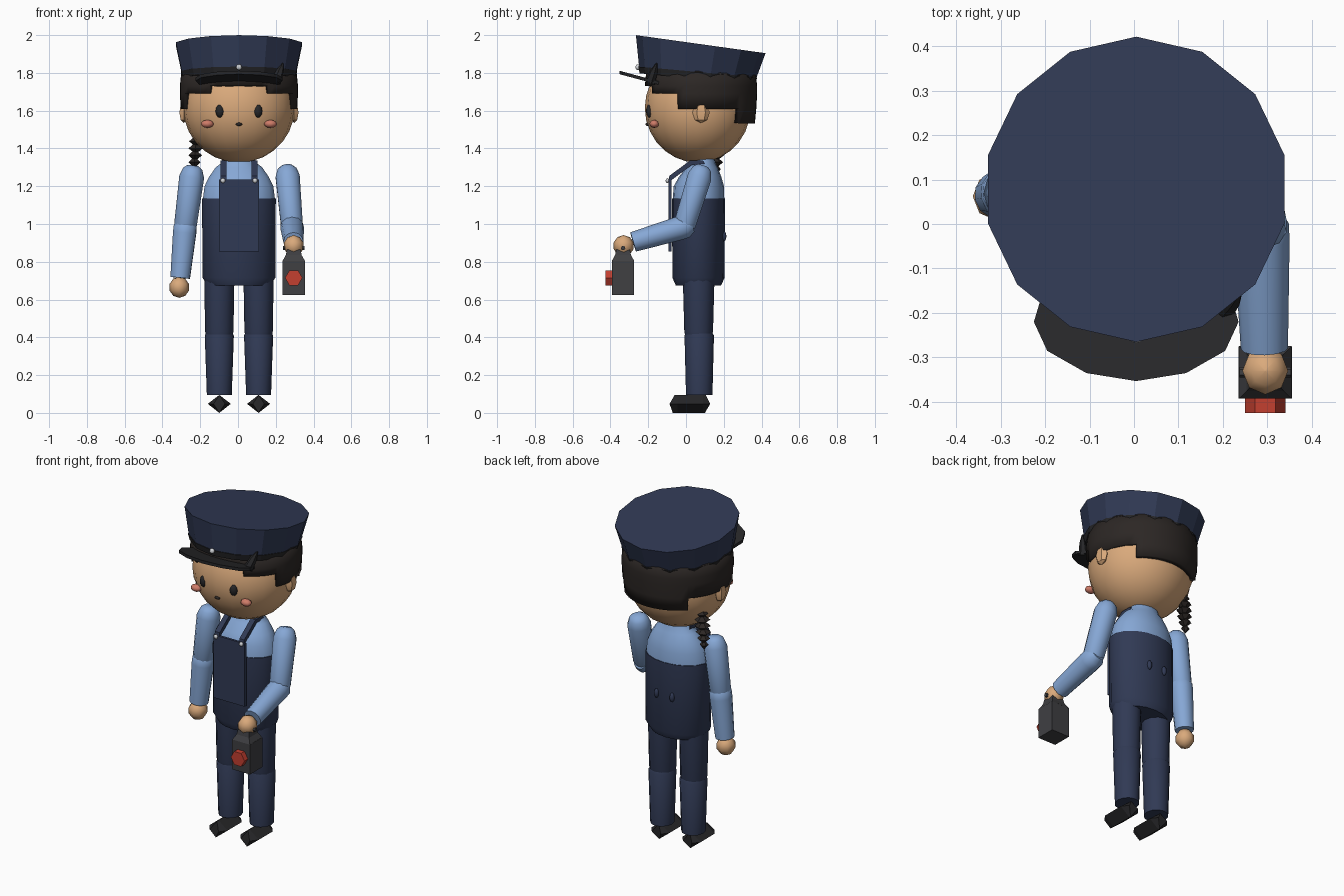
import bpy, bmesh, math
from mathutils import Vector

if "Cube" in bpy.data.objects:
    bpy.data.objects.remove(bpy.data.objects["Cube"])

def material(name, r, g, b):
    m = bpy.data.materials.new(name)
    m.diffuse_color = (r, g, b, 1)
    m.use_nodes = True
    m.node_tree.nodes["Principled BSDF"].inputs["Base Color"].default_value = m.diffuse_color
    return m

NAVY = material("navy", 0.03, 0.042, 0.09)
SHIRT = material("shirt_blue", 0.24, 0.39, 0.67)
SKIN = material("skin", 0.70, 0.40, 0.20)
HAIR = material("hair", 0.025, 0.02, 0.018)
BLACK = material("black", 0.02, 0.02, 0.022)
DARK = material("dark_grey", 0.05, 0.05, 0.055)
BLUSH = material("blush", 0.62, 0.20, 0.14)
RED = material("red", 0.55, 0.05, 0.03)
SILVER = material("silver", 0.65, 0.67, 0.7)
CX = 0.005  # centre line of the figure

def build(name, verts, faces, mat, smooth=None):
    me = bpy.data.meshes.new(name)
    me.from_pydata([tuple(v) for v in verts], [], faces)
    bm = bmesh.new()
    bm.from_mesh(me)
    bmesh.ops.delete(bm, geom=[v for v in bm.verts if not v.link_faces], context='VERTS')
    bmesh.ops.recalc_face_normals(bm, faces=bm.faces)
    bm.to_mesh(me)
    bm.free()
    me.materials.append(mat)
    o = bpy.data.objects.new(name, me)
    bpy.context.collection.objects.link(o)
    if smooth:
        bpy.ops.object.select_all(action='DESELECT')
        bpy.context.view_layer.objects.active = o
        o.select_set(True)
        bpy.ops.object.shade_smooth_by_angle(angle=math.radians(smooth))
    return o

def loft(name, rings, mat, smooth=None):
    n = len(rings[0])
    faces = [(r*n + i, r*n + (i+1) % n, (r+1)*n + (i+1) % n, (r+1)*n + i)
             for r in range(len(rings)-1) for i in range(n)]
    last = (len(rings)-1)*n
    faces += [tuple(range(n)), tuple(range(last, last+n))]
    return build(name, [v for r in rings for v in r], faces, mat, smooth)

def ring(x, y, z, rx, ry, n, slope=0.0):
    # horizontal ellipse, lowered toward the back by slope
    pts = []
    for i in range(n):
        a = math.pi/2 + 2*math.pi*i/n
        dy = ry*math.sin(a)
        pts.append((x + rx*math.cos(a), y + dy, z - slope*dy))
    return pts

def tube(name, p, q, stations, mat, n=10, smooth=50, turn=0.0):
    # stations: (fraction along p-q, radius)
    p, q = Vector(p), Vector(q)
    rot = (q-p).to_track_quat('Z', 'Y')
    rings = [[p.lerp(q, t) + rot @ Vector((r*math.cos(turn + 2*math.pi*i/n),
              r*math.sin(turn + 2*math.pi*i/n), 0)) for i in range(n)] for t, r in stations]
    return loft(name, rings, mat, smooth)

def ball(name, c, s, mat, seg=8, rows=6, smooth=60):
    rings = []
    for k in range(rows+1):
        a = -math.pi/2 + math.pi*min(max(k, 0.03), rows-0.03)/rows
        w = math.cos(a)
        rings.append(ring(c[0], c[1], c[2] + s[2]*math.sin(a), s[0]*w, s[1]*w, seg))
    return loft(name, rings, mat, smooth)

def box(name, lo, hi, mat):
    rings = [[(lo[0], lo[1], z), (hi[0], lo[1], z), (hi[0], hi[1], z), (lo[0], hi[1], z)]
             for z in (lo[2], hi[2])]
    return loft(name, rings, mat)

# Cap: tilted crown, band, peak and badge
loft("cap_crown", [ring(CX, 0.062, 1.80, 0.31, 0.31, 14, 0.09),
                   ring(CX, 0.078, 1.952, 0.342, 0.343, 14, 0.139)], NAVY)
loft("cap_band", [ring(CX, 0.06, 1.77, 0.303, 0.305, 14, 0.09),
                  ring(CX, 0.062, 1.805, 0.314, 0.316, 14, 0.09)], BLACK)
half = [(0.20, -0.12), (0.23, -0.22), (0.20, -0.285), (0.112, -0.335)]
outline = half + [(0, -0.353)] + [(-x, y) for x, y in reversed(half)]
loft("cap_peak", [[(CX + x, y, 1.74 + dz + 0.27*(-0.155 - y)) for x, y in outline]
                  for dz in (0, 0.018)], BLACK, 40)
tube("cap_peak_end", (0.20, -0.19, 1.75), (0.238, -0.155, 1.85),
     [(0, 0.028), (0.6, 0.02), (1, 0.004)], BLACK, 6)
ball("cap_badge", (CX, -0.255, 1.83), (0.015, 0.013, 0.015), SILVER)

# Head and face
ball("head", (CX, 0.062, 1.615), (0.295, 0.28, 0.29), SKIN, 20, 14)
ball("mouth", (CX, -0.203, 1.528), (0.018, 0.012, 0.009), HAIR)
for side, s in (("right", -1), ("left", 1)):
    ball(side + "_eye", (CX + s*0.1, -0.19, 1.598), (0.024, 0.022, 0.036), BLACK)
    ball(side + "_cheek", (CX + s*0.167, -0.168, 1.53), (0.034, 0.025, 0.021), BLUSH)
    ball(side + "_ear", (CX + s*0.292, 0.08, 1.59), (0.027, 0.046, 0.055), SKIN, 6, 4, 30)

# Hair: shell with a stepped lower edge
N = 48
levels = [1.535, 1.61, 1.69, 1.73, 1.82]
radii = [0.96, 0.985, 1.0, 1.0, 0.97]

def hair_xy(i):
    a = 2*math.pi*i/N
    s = math.sin(a)
    return 0.295*math.cos(a), (0.297 if s > 0 else 0.262)*s

hair_verts, hair_faces = [], []
for z, k in zip(levels, radii):
    for i in range(N):
        x, y = hair_xy(i)
        hair_verts.append((CX + k*x, 0.062 + k*y, z))
for i in range(N):
    x, y = hair_xy(i + 0.5)
    low = 0 if y > 0.215 else 1 if y > -0.115 else 2 if abs(x) > 0.15 else 3
    j = (i+1) % N
    hair_faces += [(r*N + i, r*N + j, (r+1)*N + j, (r+1)*N + i) for r in range(low, 4)]
hair = build("hair", hair_verts, hair_faces, HAIR, 40)
thick = hair.modifiers.new("thickness", 'SOLIDIFY')
thick.thickness = 0.035
thick.offset = 0

# Braid of tapering beads
for i in range(6):
    w = (0.036, 0.044, 0.044, 0.042, 0.036, 0.024)[i]
    ball(f"braid_bead_{i+1}", (-0.218 - 0.003*i, 0.16, 1.475 - 0.037*i),
         (w, w, 0.03), HAIR, 6, 2, None)

# Torso: overalls below, shirt above
T = 18
loft("overalls_body", [ring(CX, 0.066, z, rx, ry, T) for z, rx, ry in
     ((0.675, 0.165, 0.12), (0.715, 0.196, 0.138), (1.135, 0.198, 0.14))], NAVY, 40)
loft("shirt_body", [ring(CX, y, z, rx, ry, T) for z, rx, ry, y in
     ((1.12, 0.195, 0.137, 0.066), (1.2, 0.185, 0.133, 0.068), (1.25, 0.16, 0.112, 0.075),
      (1.30, 0.125, 0.083, 0.085), (1.32, 0.098, 0.07, 0.088), (1.36, 0.08, 0.06, 0.088))],
     SHIRT, 50)
box("bib", (-0.1, -0.093, 0.855), (0.11, -0.078, 1.235), NAVY)

for side, s in (("right", -1), ("left", 1)):
    # Straps and buttons
    x = CX + s*0.082
    path = [(-0.093, 1.22), (-0.088, 1.255), (0.02, 1.335), (0.09, 1.335)]
    loft(side + "_strap", [[(x-0.016, y, z), (x+0.016, y, z), (x+0.016, y+0.012, z-0.022),
         (x-0.016, y+0.012, z-0.022)] for y, z in path], NAVY)
    ball(side + "_strap_button", (CX + s*0.085, -0.098, 1.23), (0.013, 0.01, 0.013), SILVER)
    ball(side + "_back_button", (CX + s*0.052, 0.2, 0.935), (0.015, 0.014, 0.028), NAVY)

    # Legs: two overlapping trouser segments
    lx = CX + s*0.104
    loft(side + "_trouser_upper", [ring(lx, 0.067, z, rx, ry, 12) for z, rx, ry in
         ((0.40, 0.068, 0.068), (0.43, 0.075, 0.076), (0.72, 0.08, 0.084))], NAVY, 50)
    loft(side + "_trouser_lower", [ring(lx, 0.07, z, rx, ry, 12) for z, rx, ry in
         ((0.095, 0.066, 0.07), (0.41, 0.077, 0.078), (0.44, 0.06, 0.06))], NAVY, 50)

    # Shoes: diamond section with a sloped toe
    loft(side + "_shoe", [[(lx, yt, 0.095), (lx + w, ym, 0.048), (lx, yb, 0.0), (lx - w, ym, 0.048)]
         for yt, ym, yb, w in ((-0.06, -0.087, -0.07, 0.03), (-0.045, -0.045, -0.045, 0.061),
                               (0.09, 0.09, 0.09, 0.061), (0.105, 0.128, 0.1, 0.03))], BLACK)

# Arms: one hanging, one bent forward
arms = {"right": ((-0.245, 0.07, 1.25), (-0.28, 0.07, 0.98), (-0.306, 0.065, 0.715), (-0.311, 0.062, 0.665)),
        "left": ((0.263, 0.072, 1.25), (0.286, -0.01, 0.985), (0.293, -0.28, 0.905), (0.295, -0.33, 0.885))}
for side, (shoulder, elbow, wrist, hand) in arms.items():
    tube(side + "_upper_sleeve", shoulder, elbow,
         [(-0.22, 0.03), (-0.15, 0.052), (0, 0.066), (0.94, 0.06), (1.1, 0.042)], SHIRT, 12)
    tube(side + "_lower_sleeve", elbow, wrist,
         [(-0.16, 0.04), (-0.04, 0.062), (0.1, 0.063), (1, 0.053)], SHIRT, 12)
    ball(side + "_hand", hand, (0.054, 0.056, 0.056), SKIN, 8, 5, 40)

# Lantern: box, tapered lid, handle and hexagonal lens
box("lantern_body", (0.235, -0.392, 0.625), (0.355, -0.275, 0.805), DARK)
loft("lantern_lid", [[(0.295 + sx*w, -0.3335 + sy*w, z) for sx, sy in
     ((-1, -1), (1, -1), (1, 1), (-1, 1))] for z, w in ((0.805, 0.059), (0.835, 0.042), (0.865, 0.036))], DARK)
tube("lantern_handle", (0.237, -0.333, 0.872), (0.353, -0.333, 0.872),
     [(0, 0.012), (1, 0.012)], DARK, 6)
tube("lantern_lens", (0.295, -0.38, 0.715), (0.295, -0.425, 0.715),
     [(0, 0.046), (1, 0.046)], RED, 6, None)
